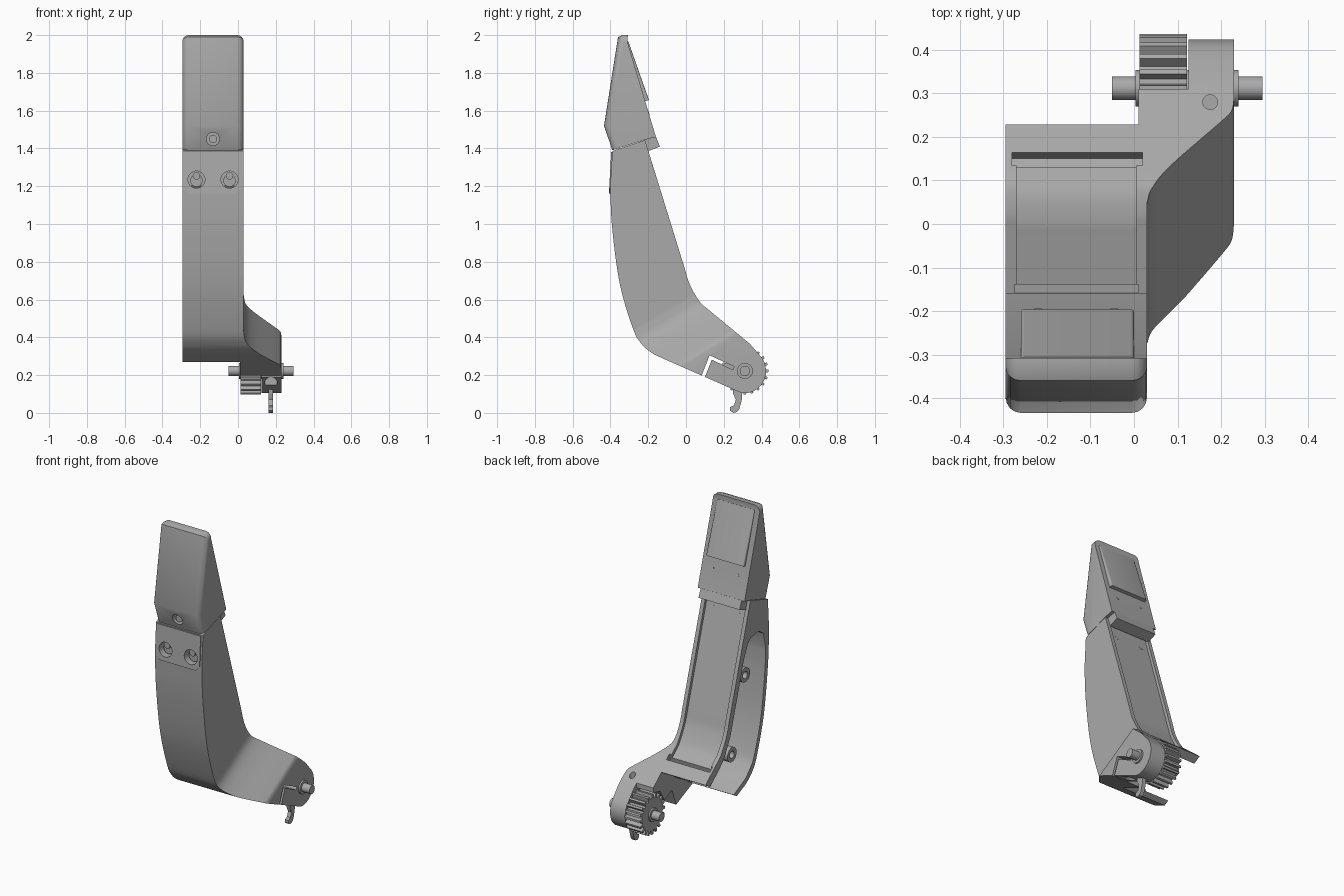
import bpy, bmesh, math
from mathutils import Vector

cube = bpy.data.objects.get("Cube")
if cube:
    bpy.data.objects.remove(cube, do_unlink=True)

grey = bpy.data.materials.new("satin grey")
grey.use_nodes = True
COLOUR = (0.4, 0.4, 0.4, 1)
grey.diffuse_color = COLOUR
grey.node_tree.nodes["Principled BSDF"].inputs["Base Color"].default_value = COLOUR

X, Y, Z = Vector((1, 0, 0)), Vector((0, 1, 0)), Vector((0, 0, 1))
LEFT, RIGHT = -0.295, 0.03          # arm sides
MID = (LEFT + RIGHT) / 2
PIVOT = (0.312, 0.222)
parts = []


def finish(name, bm):
    bmesh.ops.recalc_face_normals(bm, faces=bm.faces)
    mesh = bpy.data.meshes.new(name)
    bm.to_mesh(mesh)
    bm.free()
    mesh.materials.append(grey)
    ob = bpy.data.objects.new(name, mesh)
    bpy.context.collection.objects.link(ob)
    parts.append(ob)
    return ob


def prism(name, pts, a, b, u=Y, v=Z, w=X, bevel=None, width=0.03):
    """Extrude a closed outline in the u-v plane from a to b along w."""
    bm = bmesh.new()
    ends = [[bm.verts.new(u * p + v * q + w * t) for p, q in pts] for t in (a, b)]
    n = len(pts)
    bm.faces.new(ends[0])
    bm.faces.new(ends[1])
    for i in range(n):
        j = (i + 1) % n
        bm.faces.new((ends[0][i], ends[0][j], ends[1][j], ends[1][i]))
    if bevel:
        edges = [bm.edges.get((e[i], e[(i + 1) % n])) for e in ends for i in bevel]
        bmesh.ops.bevel(bm, geom=edges, offset=width, segments=4, profile=0.5,
                        affect='EDGES', clamp_overlap=True)
    return finish(name, bm)


def circle(cx, cy, r, n=32):
    return [(cx + r * math.cos(k * math.tau / n), cy + r * math.sin(k * math.tau / n))
            for k in range(n)]


def rod(name, y, z, r, a, b):
    return prism(name, circle(y, z, r), a, b)


def smooth(pts, steps=5):
    """Catmull-Rom curve through the points."""
    p = [Vector(q) for q in pts]
    p = [2 * p[0] - p[1]] + p + [2 * p[-1] - p[-2]]
    out = []
    for a, b, c, d in zip(p, p[1:], p[2:], p[3:]):
        for k in range(steps):
            t = k / steps
            out.append(0.5 * (2 * b + (c - a) * t + (2 * a - 5 * b + 4 * c - d) * t * t
                              + (3 * b - a - 3 * c + d) * t ** 3))
    return [tuple(q) for q in out + [p[-2]]]


def combine(target, tool, op='DIFFERENCE'):
    mod = target.modifiers.new("cut", 'BOOLEAN')
    mod.operation, mod.solver, mod.object = op, 'EXACT', tool
    deps = bpy.context.evaluated_depsgraph_get()
    mesh = bpy.data.meshes.new_from_object(target.evaluated_get(deps))
    target.modifiers.clear()
    target.data = mesh
    parts.remove(tool)
    bpy.data.objects.remove(tool, do_unlink=True)


# arm and foot: side profile crossed with a slanted outline that flares sideways
front = smooth([(-0.402, 1.185), (-0.39, 0.97), (-0.35, 0.68), (-0.28, 0.444),
                (-0.235, 0.365), (-0.18, 0.317), (-0.12, 0.287)])
toe = [(PIVOT[0] + 0.112 * math.cos(a), PIVOT[1] + 0.118 * math.sin(a))
       for a in [math.radians(-100 + 15 * k) for k in range(11)]]
back = smooth([(0.339, 0.365), (0.127, 0.54), (0.074, 0.587), (0.02, 0.68), (-0.01, 0.775)])
profile = [(-0.39, 1.386)] + front + toe + back + [(-0.217, 1.444), (-0.32, 1.41)]
arm = prism("arm", profile, LEFT, 0.23)
slant = math.radians(31)
D = Vector((0, math.cos(slant), math.sin(slant)))
S = Vector((0, math.sin(slant), -math.cos(slant)))
flare = smooth([(RIGHT, -0.51), (0.042, -0.45), (0.09, -0.382), (0.2, -0.265),
                (0.224, -0.235), (0.23, -0.2)])
outline = [(LEFT, -1.7), (RIGHT, -1.7)] + flare + [(0.23, 0.5), (0.01, 0.5),
                                                 (0.01, -0.273), (LEFT, -0.273)]
combine(arm, prism("outline", outline, -1, 2, X, S, D), 'INTERSECT')

# hollow interior, open to the side and the lower end
cavity = smooth([(-0.366, 1.1), (-0.36, 0.95), (-0.322, 0.68), (-0.255, 0.46),
                 (-0.21, 0.39), (-0.165, 0.345)]) + [(0.1, 0.215), (0.3, 0.33)]
cavity += smooth([(0.095, 0.5), (0.04, 0.56), (-0.02, 0.67)])
cavity += [(-0.15, 1.09), (-0.19, 1.18), (-0.22, 1.21), (-0.3, 1.22), (-0.345, 1.19)]
combine(arm, prism("cavity", cavity, -0.5, 0))

# shallow tray along the back, with a deep slot at its lower end
tray = [(-0.24, 1.46)] + smooth([(-0.026, 0.76), (0.002, 0.675), (0.058, 0.575), (0.112, 0.525)])
tray += [(0.145, 0.498), (0.165, 0.54), (0.2, 0.8), (-0.1, 1.5)]
combine(arm, prism("tray", tray, LEFT + 0.025, RIGHT - 0.025))
slot = [(0.14, 0.56), (0.125, 0.485), (0.15, 0.465), (0.172, 0.53)]
combine(arm, prism("slot", slot, LEFT + 0.015, RIGHT - 0.01))

# gear clearance, latch slit and small foot holes
bay = [(0.075, 0.17), (0.125, 0.305), (0.2, 0.27), (0.24, 0.34), (0.31, 0.36),
       (0.31, 0.6), (0.6, 0.6), (0.6, 0), (0.06, 0)]
combine(arm, prism("gear_bay", bay, -0.05, 0.125))
slit = [(0.07, 0.165), (0.125, 0.305), (0.255, 0.245), (0.247, 0.228), (0.137, 0.282), (0.088, 0.16)]
combine(arm, prism("slit", slit, -0.05, 0.4))
combine(arm, prism("pin_hole", circle(0.175, 0.28, 0.017, 20), 0.32, 0.6, X, Y, Z))
combine(arm, prism("hook_hole", circle(0.175, 0.158, 0.032, 24), 0.05, 0.2, X, Z, Y))

# screw plate on the front, with two sunken screws
plate = [(LEFT + 0.012, 1.38), (LEFT + 0.012, 1.19), (LEFT + 0.04, 1.162),
         (RIGHT - 0.04, 1.162), (RIGHT - 0.012, 1.19), (RIGHT - 0.012, 1.38)]
lean = Vector((0, -0.055, 1))
plate_ob = prism("screw_plate", plate, -0.341, -0.333, X, Z + Y * -0.0 + (lean - Z) * -1, Y)
plate_ob.location.y = -0.131
for x in (-0.22, -0.045):
    for target in (arm, plate_ob):
        hole = prism("screw_hole", circle(x, 1.235, 0.045), -0.6, -0.33, X, Z, Y)
        combine(target, hole)
    prism("screw_head", circle(x, 1.23, 0.033, 24), -0.375, -0.31, X, Z, Y)
    prism("screw_tip", circle(x, 1.255, 0.02, 20), -0.39, -0.31, X, Z, Y)
    # small fasteners on the back
    N = Vector((0, 0.955, 0.296))
    T = Vector((0, -0.296, 0.955))
    for name, p, r in (("tray_screw", Vector((x, -0.205, 1.335)), 0.018),
                       ("head_screw", Vector((x, -0.2, 1.59)), 0.01)):
        prism(name, [(p.x + a, p.dot(T) + b) for a, b in circle(0, 0, r, 16)],
              p.dot(N) - 0.02, p.dot(N) + 0.004, X, T, N)

# posts inside the hollow
for y, z in ((-0.3, 0.92), (-0.17, 0.47)):
    post = rod("inner_post", y, z, 0.045, -0.2, 0.005)
    combine(post, rod("bore", y, z, 0.022, -0.3, -0.1))

# head: wedge with rounded front edges
wedge = [(-0.39, 1.39), (-0.434, 1.52), (-0.36, 1.99), (-0.335, 2.0), (-0.308, 2.0), (-0.31, 1.965),
         (-0.159, 1.46), (-0.217, 1.446), (-0.32, 1.413)]
head = prism("head", wedge, LEFT, RIGHT, bevel=(0, 1, 2, 3), width=0.035)
combine(head, prism("head_hole", circle(MID, 1.45, 0.034), -0.6, -0.35, X, Z, Y))
prism("head_screw_front", circle(MID, 1.45, 0.022, 20), -0.395, -0.33, X, Z, Y)
panel = [(-0.335, 1.955), (-0.306, 1.968), (-0.196, 1.656), (-0.24, 1.645)]
prism("back_panel", panel, LEFT + 0.035, RIGHT - 0.03, bevel=(1,), width=0.008)
block = [(-0.159, 1.462), (-0.138, 1.41), (-0.2, 1.386), (-0.217, 1.444), (-0.23, 1.47)]
prism("clip_block", block, LEFT + 0.02, RIGHT - 0.02)

# gear, axle and collars at the pivot
teeth = []
COUNT = 20
for k in range(COUNT):
    for step, r in ((-0.32, 0.1), (-0.16, 0.125), (0.16, 0.125), (0.32, 0.1)):
        a = (k + step) * math.tau / COUNT
        teeth.append((PIVOT[0] + r * math.cos(a), PIVOT[1] + r * math.sin(a)))
prism("gear", teeth, 0.013, 0.122)
rod("axle", *PIVOT, 0.027, -0.05, 0.295)
rod("inner_collar", *PIVOT, 0.042, 0.004, 0.14)
rod("outer_collar", *PIVOT, 0.042, 0.2, 0.24)

# hook under the foot
hook = [(0.3, 0.14), (0.296, 0.07), (0.282, 0.02), (0.268, 0.004), (0.25, 0.0), (0.233, 0.012),
        (0.233, 0.03), (0.254, 0.04), (0.264, 0.07), (0.25, 0.1), (0.25, 0.14)]
prism("hook", hook, 0.162, 0.186)

bpy.ops.object.select_all(action='DESELECT')
for ob in parts:
    ob.select_set(True)
bpy.context.view_layer.objects.active = arm
bpy.ops.object.shade_smooth_by_angle(angle=math.radians(28))
